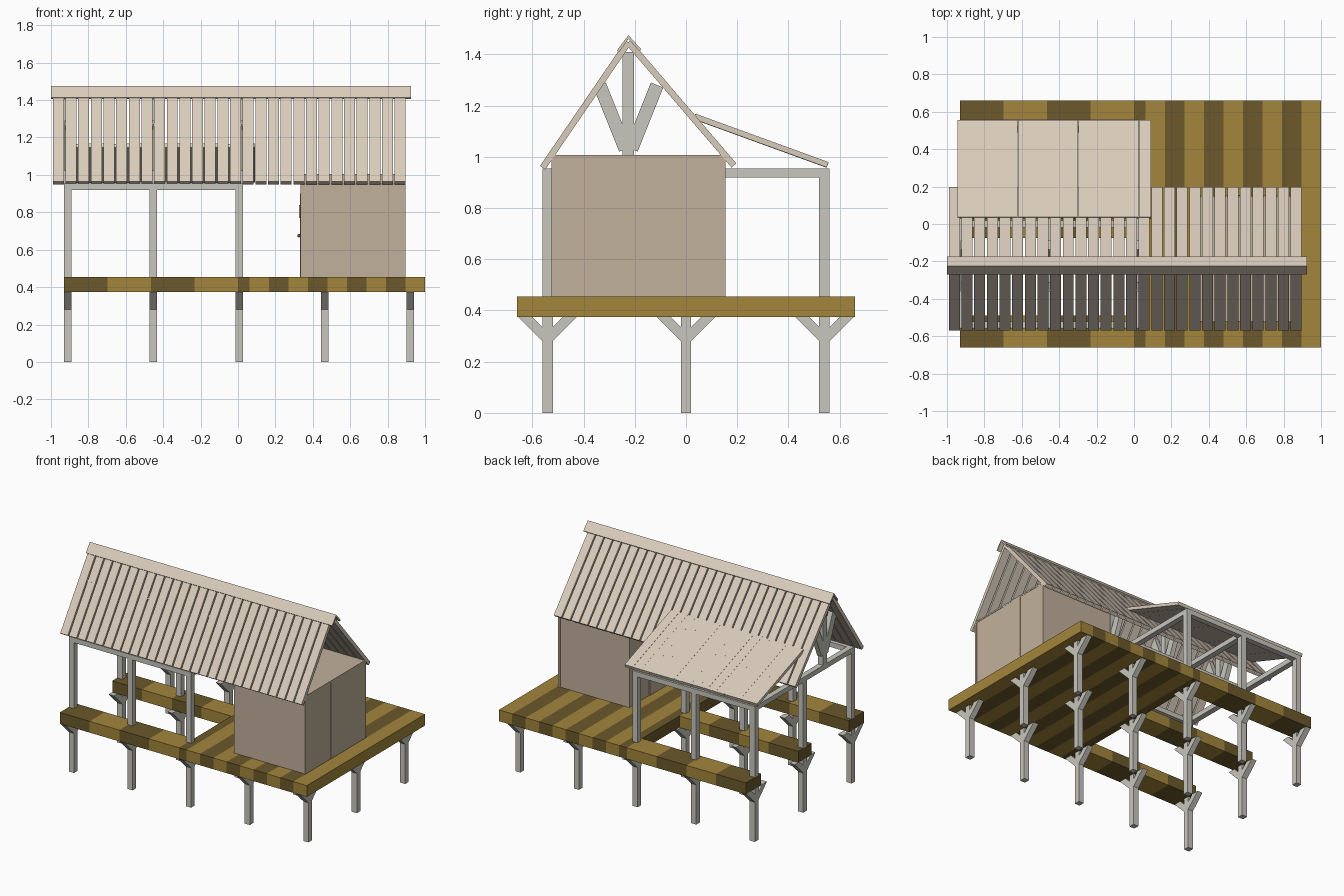
import bpy, bmesh, math, random
from mathutils import Vector

if "Cube" in bpy.data.objects:
    bpy.data.objects.remove(bpy.data.objects["Cube"])

random.seed(4)


def mat(name, c):
    m = bpy.data.materials.new(name)
    m.diffuse_color = (*c, 1)
    m.use_nodes = True
    m.node_tree.nodes["Principled BSDF"].inputs["Base Color"].default_value = m.diffuse_color
    return m


GOLD = mat("gold_wood", (0.37, 0.24, 0.045))
DARK = mat("dark_wood", (0.15, 0.10, 0.025))
WALL = mat("wall_wood", (0.54, 0.44, 0.33))
ROOF = mat("roof_wood", (0.70, 0.61, 0.50))
POST = mat("post_wood", (0.58, 0.57, 0.51))
IRON = mat("iron", (0.12, 0.11, 0.10))


class Part:
    """Collects boxes and prisms into one named object."""

    def __init__(self, name, *mats):
        self.name, self.mats, self.bm = name, mats, bmesh.new()

    def prism(self, yz, x0, x1, mi=0):
        a = [self.bm.verts.new((x0, y, z)) for y, z in yz]
        b = [self.bm.verts.new((x1, y, z)) for y, z in yz]
        n = len(yz)
        faces = [a[::-1], b] + [[a[i], a[(i + 1) % n], b[(i + 1) % n], b[i]] for i in range(n)]
        for f in faces:
            self.bm.faces.new(f).material_index = mi

    def box(self, x0, x1, y0, y1, z0, z1, mi=0):
        self.prism([(y0, z0), (y1, z0), (y1, z1), (y0, z1)], x0, x1, mi)

    def strut(self, p, q, t, x0, x1):
        # board seen edge-on in the yz plane, from p to q with thickness t
        p, q = Vector(p), Vector(q)
        d = (q - p).normalized()
        n = Vector((-d.y, d.x)) * t / 2
        self.prism([p - n, q - n, q + n, p + n], x0, x1)

    def done(self):
        bmesh.ops.recalc_face_normals(self.bm, faces=self.bm.faces)
        me = bpy.data.meshes.new(self.name)
        self.bm.to_mesh(me)
        self.bm.free()
        for m in self.mats:
            me.materials.append(m)
        ob = bpy.data.objects.new(self.name, me)
        bpy.context.collection.objects.link(ob)
        return ob


XS = [-0.91, -0.452, 0.006, 0.464, 0.922]
YS = [-0.54, 0.0, 0.54]
H = 0.02
Z0, Z1 = 0.375, 0.455

# Deck: cross planks on the right, three walkway beams on the left
p = Part("deck_planks", GOLD, DARK)
edges = [0.0] + [1.0 - 0.1044 * k for k in range(9, -1, -1)]
for i in range(10):
    p.box(edges[i], edges[i + 1], -0.66, 0.66, Z0, Z1, (i + 1) % 2)
p.done()
for name, y0, y1 in (("front_walkway", -0.66, -0.49), ("middle_walkway", -0.075, 0.075),
                     ("back_walkway", 0.49, 0.66)):
    p = Part(name, GOLD, DARK)
    for i in range(4):
        p.box(-0.93 + i * 0.2325, -0.93 + (i + 1) * 0.2325, y0, y1, Z0, Z1, (i + 1) % 2)
    p.done()

# Stilts with a pair of angled brackets each
p = Part("stilts", POST)
b = Part("stilt_brackets", POST)
for x in XS:
    for y in YS:
        p.box(x - H, x + H, y - H, y + H, 0, Z0)
        for s in (-1, 1):
            b.prism([(y + s * H, 0.28), (y + s * 0.115, Z0), (y + s * 0.06, Z0), (y + s * H, 0.335)],
                    x - H, x + H)
p.done()
b.done()

# Open porch frame: posts and top beams
p = Part("porch_posts", POST)
for x in XS[:3]:
    for y in YS:
        p.box(x - H, x + H, y - H, y + H, Z1, 0.925)
p.done()
p = Part("porch_beams", POST)
for x in XS[:3]:
    p.box(x - H, x + H, -0.56, 0.56, 0.92, 0.955)
for y in YS:
    for x0, x1 in zip(XS[:2], XS[1:3]):
        p.box(x0 + H, x1 - H, y - H, y + H, 0.92, 0.955)
p.done()

# King post trusses with spread braces
RY = -0.225
p = Part("roof_trusses", POST)
for x in XS[:3]:
    p.box(x - H, x + H, RY - 0.022, RY + 0.022, 0.955, 1.41)
    for s in (-1, 1):
        p.strut((RY + s * 0.012, 1.03), (RY + s * 0.112, 1.28), 0.052, x - H + 0.003, x + H - 0.003)
p.done()

# Main roof planks on two unequal slopes, with gaps between them
N, PITCH = 28, 1.895 / 28
for name, foot in (("front_roof_planks", (-0.56, 0.957)), ("back_roof_planks", (0.187, 0.966))):
    p = Part(name, ROOF)
    for i in range(N):
        x = -0.99 + i * PITCH
        p.strut((RY, 1.447), foot, 0.025, x, x + PITCH - 0.009)
    p.done()

# Ridge cap
p = Part("ridge_cap", ROOF)
p.prism([(-0.27, 1.415), (RY, 1.475), (-0.175, 1.42), (-0.182, 1.412), (RY, 1.46), (-0.262, 1.407)],
        -1.0, 0.925)
p.done()

# Lean-to roof over the porch
p = Part("lean_to_planks", ROOF)
for i in range(16):
    x, dz = -0.945 + i * 0.0647, random.uniform(-0.001, 0.001)
    p.strut((0.033, 1.157 + dz), (0.553, 0.968 + dz), 0.022, x, x + 0.0645)
p.done()

# Cabin walls from vertical boards of uneven width
X0, X1, Y0, Y1, ZT = 0.335, 0.895, -0.525, 0.155, 0.995
T = 0.02
xcuts = [X0, 0.45, 0.555, 0.61, 0.635, 0.67, X1]
ycuts = [Y0, -0.35, -0.30, -0.24, -0.07, 0.03, 0.09, Y1]
f, k = Part("cabin_front_wall", WALL), Part("cabin_back_wall", WALL)
for a, c in zip(xcuts, xcuts[1:]):
    j = random.uniform(0, 0.003)
    f.box(a, c, Y0 + j, Y0 + T, Z1, ZT)
    k.box(X0 + X1 - c, X0 + X1 - a, Y1 - T, Y1 - j, Z1, ZT)
f.done()
k.done()
r, l = Part("cabin_right_wall", WALL), Part("cabin_left_wall", WALL)
for a, c in zip(ycuts, ycuts[1:]):
    j = random.uniform(0, 0.003)
    r.box(X1 - T, X1 - j, a, c, Z1, ZT)
    l.box(X0 + j, X0 + T, a, c, Z1, ZT)
r.done()
l.done()
p = Part("cabin_ceiling", WALL)
p.box(X0, X1, Y0, Y1 - 0.003, ZT, 1.006)
p.done()

# Door on the porch side, with knob and small window frame
p = Part("door", WALL)
p.box(X0 - 0.003, X0 + 0.004, -0.30, -0.07, Z1, 0.90)
p.done()
p = Part("door_window_frame", WALL)
for y in (-0.225, -0.155):
    p.box(X0 - 0.01, X0, y - 0.005, y + 0.005, 0.77, 0.84)
for z in (0.775, 0.835):
    p.box(X0 - 0.01, X0, -0.22, -0.16, z - 0.005, z + 0.005)
p.done()
bpy.ops.mesh.primitive_uv_sphere_add(segments=12, ring_count=8, radius=0.009, location=(X0 - 0.009, -0.10, 0.675))
knob = bpy.context.object
knob.name = "door_knob"
knob.data.materials.append(IRON)
bpy.ops.object.shade_smooth_by_angle()
